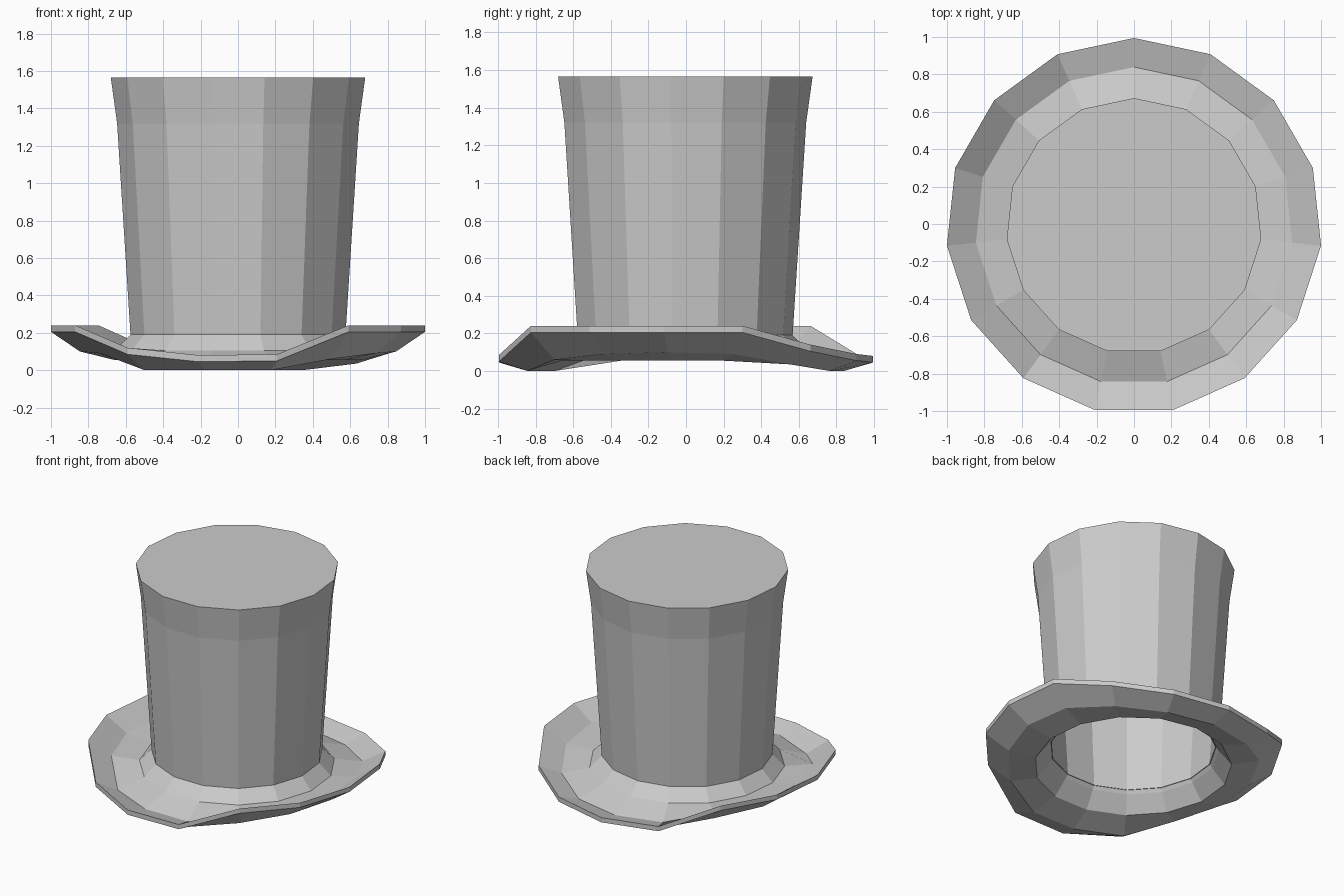
import bpy, bmesh, math

if "Cube" in bpy.data.objects:
    bpy.data.objects.remove(bpy.data.objects["Cube"])

SIDES = 15
Y_SHIFT = -0.011   # keeps the odd-sided outline centred


def loft(name, rings, close_loop=False):
    """Join rings of (radius, height or list of heights); cap the ends or close the loop."""
    bm = bmesh.new()
    rows = []
    for r, h in rings:
        row = []
        for i in range(SIDES):
            a = 2 * math.pi * i / SIDES
            z = h[i] if isinstance(h, list) else h
            row.append(bm.verts.new((r * math.sin(a), r * math.cos(a) + Y_SHIFT, z)))
        rows.append(row)
    pairs = list(zip(rows, rows[1:]))
    if close_loop:
        pairs.append((rows[-1], rows[0]))
    else:
        bm.faces.new(rows[0])
        bm.faces.new(rows[-1])
    for a, b in pairs:
        for i in range(SIDES):
            j = (i + 1) % SIDES
            bm.faces.new((a[i], a[j], b[j], b[i]))
    bmesh.ops.recalc_face_normals(bm, faces=bm.faces[:])
    mesh = bpy.data.meshes.new(name)
    bm.to_mesh(mesh)
    bm.free()
    obj = bpy.data.objects.new(name, mesh)
    bpy.context.collection.objects.link(obj)
    return obj


# Hollow crown: outer wall from the top down, then inner wall back up
loft("crown", [
    (0.684, 1.565), (0.65, 1.32), (0.578, 0.19),
    (0.555, 0.19), (0.627, 1.32), (0.655, 1.53),
])

# Brim heights, clockwise from the back: both sides curl up, front and back dip
edge = [0.08, 0.09, 0.14, 0.24, 0.24, 0.24, 0.24, 0.085,
        0.08, 0.12, 0.24, 0.24, 0.24, 0.24, 0.09]
middle = [0.0, 0.0, 0.035, 0.09, 0.1, 0.09, 0.06, 0.0,
          0.0, 0.0, 0.09, 0.1, 0.095, 0.08, 0.01]


def raised(heights, d):
    return [h + d for h in heights]


# Curled brim with the flared collar that holds the crown
loft("brim", [
    (0.578, 0.19), (0.66, 0.105), (0.85, raised(middle, 0.04)), (1.0055, edge),
    (1.0055, raised(edge, -0.035)), (0.85, middle), (0.665, 0.055), (0.575, 0.165),
    (0.56, 0.19),
], close_loop=True)
